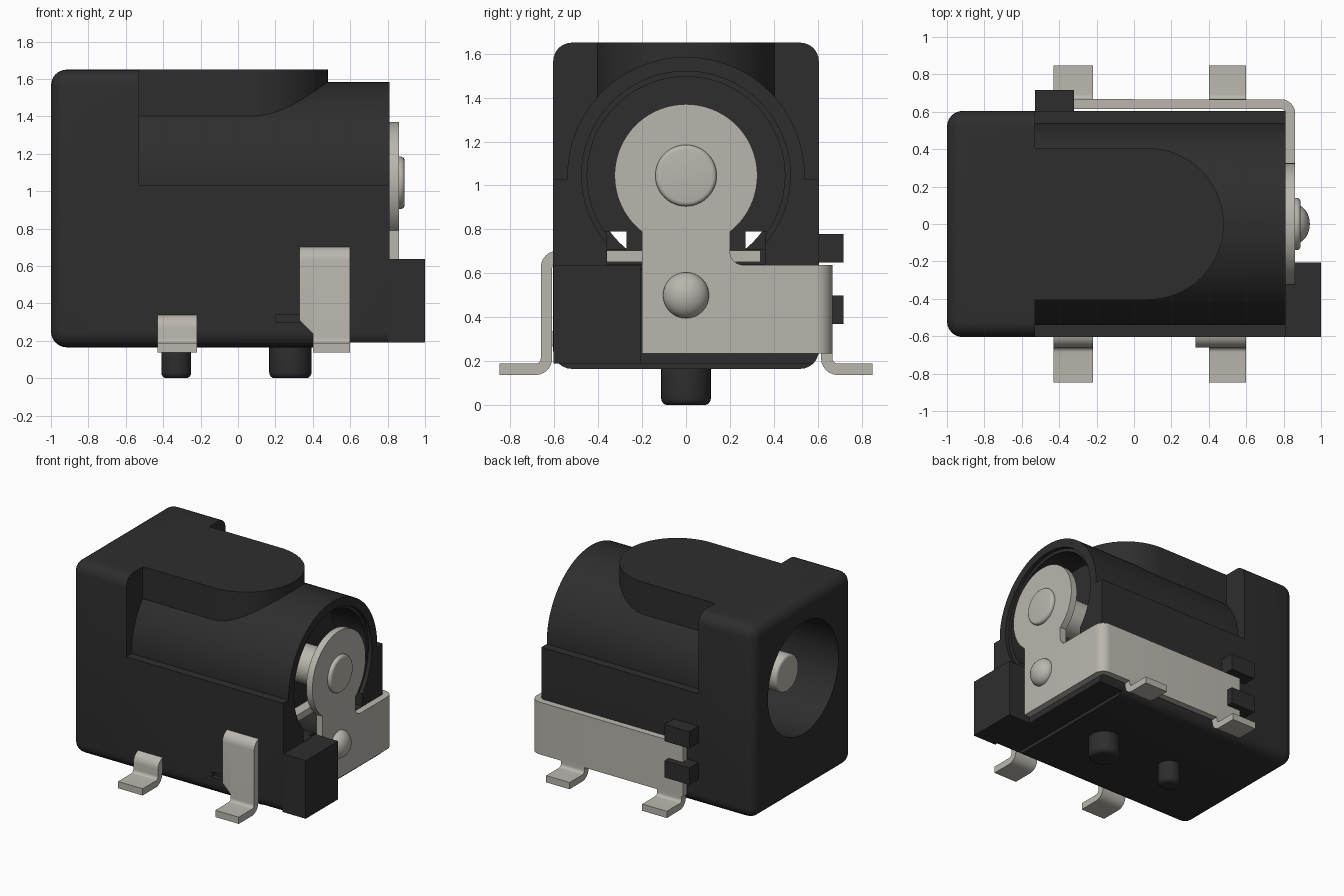
import bpy, bmesh, math
from mathutils import Vector, Matrix

cube = bpy.data.objects.get("Cube")
if cube:
    bpy.data.objects.remove(cube, do_unlink=True)


def material(name, rgb):
    m = bpy.data.materials.new(name)
    m.use_nodes = True
    m.diffuse_color = (*rgb, 1)
    m.node_tree.nodes["Principled BSDF"].inputs["Base Color"].default_value = (*rgb, 1)
    return m


BLACK = material("black plastic", (0.027, 0.027, 0.027))
METAL = material("tinned metal", (0.49, 0.47, 0.42))


def finish(name, bm, mat):
    bmesh.ops.recalc_face_normals(bm, faces=bm.faces)
    me = bpy.data.meshes.new(name)
    bm.to_mesh(me)
    bm.free()
    me.materials.append(mat)
    ob = bpy.data.objects.new(name, me)
    bpy.context.collection.objects.link(ob)
    return ob


def smooth(ob):
    bpy.ops.object.select_all(action='DESELECT')
    ob.select_set(True)
    bpy.context.view_layer.objects.active = ob
    bpy.ops.object.shade_smooth_by_angle(angle=math.radians(30))


def box(name, x, y, z, mat=BLACK, bevel=0, keep=None):
    """Box from ranges; keep(edge) chooses the edges to round."""
    bm = bmesh.new()
    bmesh.ops.create_cube(bm, size=1)
    for v in bm.verts:
        v.co = Vector([r[0] if c < 0 else r[1] for r, c in zip((x, y, z), v.co)])
    if bevel:
        edges = [e for e in bm.edges if keep is None or keep(e)]
        bmesh.ops.bevel(bm, geom=edges, offset=bevel, segments=6, profile=0.5, affect='EDGES')
    return finish(name, bm, mat)


def prism(name, pts, axis, lo, hi, mat):
    """Extrude a 2D outline along an axis."""
    place = {'x': lambda a, b, t: (t, a, b),
             'y': lambda a, b, t: (a, t, b),
             'z': lambda a, b, t: (a, b, t)}[axis]
    bm = bmesh.new()
    low = [bm.verts.new(place(*p, lo)) for p in pts]
    high = [bm.verts.new(place(*p, hi)) for p in pts]
    bm.faces.new(low)
    bm.faces.new(high[::-1])
    for i in range(len(pts)):
        j = (i + 1) % len(pts)
        bm.faces.new((low[i], low[j], high[j], high[i]))
    return finish(name, bm, mat)


def arc(cx, cy, r, a0, a1, n):
    return [(cx + r * math.cos(math.radians(a0 + (a1 - a0) * i / n)),
             cy + r * math.sin(math.radians(a0 + (a1 - a0) * i / n))) for i in range(n + 1)]


def rod(name, axis, centre, r, lo, hi, mat=BLACK, n=64, bevel=0):
    ob = prism(name, arc(*centre, r, 0, 360 - 360 / n, n - 1), axis, lo, hi, mat)
    if bevel:
        bm = bmesh.new()
        bm.from_mesh(ob.data)
        rims = [e for f in bm.faces if len(f.verts) > 4 for e in f.edges]
        bmesh.ops.bevel(bm, geom=rims, offset=bevel, segments=4, profile=0.5, affect='EDGES')
        bm.to_mesh(ob.data)
        bm.free()
    return ob


def ribbon(name, path, axis, lo, hi, thick=0.052, r=0.05):
    """Bent sheet strip: a path with right-angle bends, thickened and extruded."""
    p = [Vector(q) for q in path]
    line = [p[0]]
    for a, b, c in zip(p, p[1:], p[2:]):
        d1, d2 = (a - b).normalized(), (c - b).normalized()
        for i in range(7):
            t = math.pi / 2 * i / 6
            line.append(b + r * (d1 + d2) - r * (d2 * math.cos(t) + d1 * math.sin(t)))
    line.append(p[-1])
    left, right = [], []
    for i, q in enumerate(line):
        t = (line[min(i + 1, len(line) - 1)] - line[max(i - 1, 0)]).normalized()
        if 0 < i < len(line) - 1:
            t = ((q - line[i - 1]).normalized() + (line[i + 1] - q).normalized()).normalized()
        n = Vector((-t.y, t.x)) * thick / 2
        left.append(tuple(q + n))
        right.append(tuple(q - n))
    ob = prism(name, left + right[::-1], axis, lo, hi, METAL)
    smooth(ob)
    return ob


def combine(ob, other, op):
    mod = ob.modifiers.new(op, 'BOOLEAN')
    mod.operation, mod.object, mod.solver = op, other, 'EXACT'
    dg = bpy.context.evaluated_depsgraph_get()
    me = bpy.data.meshes.new_from_object(ob.evaluated_get(dg))
    ob.modifiers.clear()
    ob.data = me
    bpy.data.objects.remove(other, do_unlink=True)


AXIS = (0, 1.045)   # barrel centre in y, z
END = 0.81          # rear face

# Housing: rounded block, stepped down behind the collar
housing = box("housing", (-1, END), (-0.605, 0.605), (0.165, 1.65), bevel=0.085,
              keep=lambda e: not all(v.co.x > 0 for v in e.verts))
combine(housing, box("cut", (-0.53, 1), (-1, 1), (1.03, 2)), 'DIFFERENCE')
combine(housing, rod("barrel", 'x', AXIS, 0.54, -0.7, END, n=96), 'UNION')
pad = arc(0.075, 0, 0.405, -90, 90, 40) + [(-0.7, 0.405), (-0.7, -0.405)]
combine(housing, prism("pad", pad, 'z', 1.1, 1.65, BLACK), 'UNION')

# Plug bore, rear recess and the openings between them
cutters = [rod("cut", 'x', AXIS, 0.43, -1.2, 0.42, n=80),
           rod("cut", 'x', AXIS, 0.45, 0.52, 1, n=80),
           rod("cut", 'x', AXIS, 0.475, 0.78, 1, n=80),
           box("cut", (0.52, 1), (-0.36, 0.36), (0.64, 1)),
           box("cut", (0.6, 1), (-1, 1), (0, 0.19)),
           box("cut", (0.2, 0.34), (-0.7, -0.57), (0.3, 0.34))]
cutters += [box("cut", (0.4, 0.55), sorted((s * 0.27, s * 0.4)), (0.71, 0.79)) for s in (-1, 1)]
for c in cutters:
    combine(housing, c, 'DIFFERENCE')
smooth(housing)

# Rear corner block and side retaining lugs
box("rear_block", (0.8, 1), (-0.603, -0.207), (0.19, 0.638))
for label, z in (("lower", (0.37, 0.5)), ("upper", (0.65, 0.78))):
    box(label + "_lug", (-0.53, -0.32), (0.59, 0.717), z)

# Locating pegs
for label, x, r in (("front", -0.33, 0.08), ("rear", 0.28, 0.113)):
    smooth(rod(label + "_peg", 'z', (x, 0), r, 0, 0.2, n=40, bevel=0.03))

# Centre pin and its riveted head
smooth(rod("centre_pin", 'x', AXIS, 0.14, -0.87, 0.89, METAL, n=48, bevel=0.02))

# Rear terminal: round eye with stem, then a strip bent around the corner
half = math.degrees(math.asin(0.2 / 0.325))
eye = arc(*AXIS, 0.325, -90 + half, 270 - half, 56)
eye += [(-0.2, 0.638)] + arc(0.26, 0.698, 0.06, 270, 180, 6)
smooth(prism("terminal_eye", eye, 'x', END, 0.862, METAL))
ribbon("terminal_strip", [(0.836, -0.2), (0.836, 0.641), (-0.44, 0.641)], 'z', 0.235, 0.638)

# Domed dimple on the terminal
bm = bmesh.new()
bmesh.ops.create_uvsphere(bm, u_segments=32, v_segments=16, radius=1,
                          matrix=Matrix.Translation((0.86, 0, 0.5)) @ Matrix.Diagonal((0.08, 0.105, 0.105, 1)))
smooth(finish("terminal_dimple", bm, METAL))

# Solder feet on the left side
for label, x in (("front", (-0.43, -0.22)), ("rear", (0.4, 0.6))):
    ribbon("left_%s_foot" % label, [(0.641, 0.25), (0.641, 0.163), (0.848, 0.163)], 'x', *x)

# Contacts on the right side, bent out of the housing down to solder feet
ribbon("right_front_foot", [(-0.5, 0.314), (-0.635, 0.314), (-0.635, 0.163), (-0.848, 0.163)], 'x', -0.43, -0.22)
ribbon("right_rear_foot", [(0.34, 0.677), (-0.635, 0.677), (-0.635, 0.163), (-0.848, 0.163)], 'x', 0.4, 0.6)
ribbon("right_contact_edge", [(0.34, 0.677), (-0.635, 0.677), (-0.635, 0.31)], 'x', 0.33, 0.4)
prism("right_contact_corner", [(0.33, 0.31), (0.4, 0.31), (0.4, 0.24)], 'y', -0.661, -0.609, METAL)
